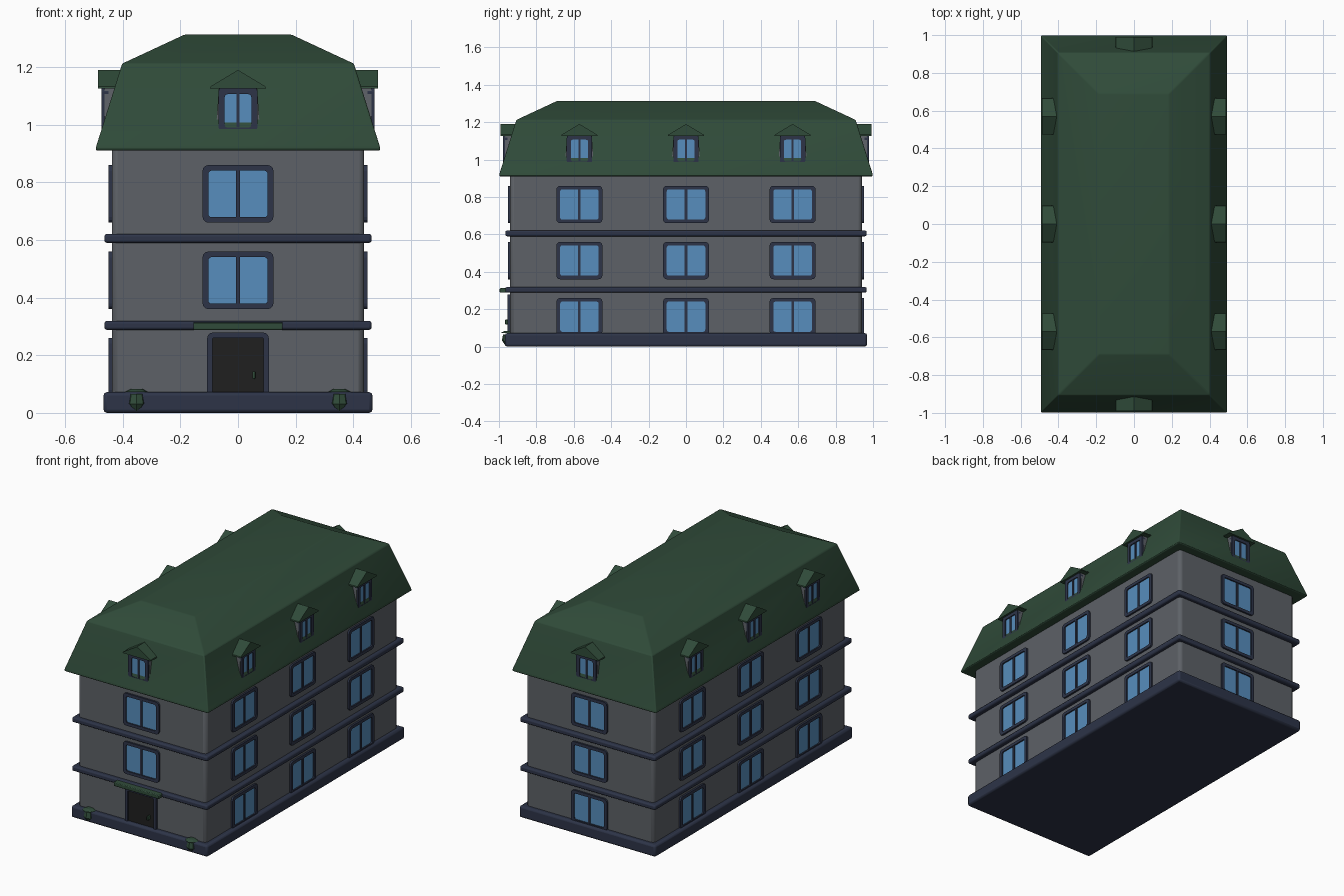
import bpy, bmesh, math
from mathutils import Matrix, Vector

if "Cube" in bpy.data.objects:
    bpy.data.objects.remove(bpy.data.objects["Cube"])


def material(name, rgb):
    m = bpy.data.materials.new(name)
    m.diffuse_color = (*rgb, 1)
    m.use_nodes = True
    m.node_tree.nodes["Principled BSDF"].inputs["Base Color"].default_value = m.diffuse_color
    return m


GREEN = material("roof green", (0.029, 0.070, 0.041))
GREY = material("wall grey", (0.110, 0.120, 0.135))
NAVY = material("trim navy", (0.026, 0.034, 0.064))
GLASS = material("window blue", (0.095, 0.270, 0.510))
DARK = material("door black", (0.014, 0.014, 0.014))


def finish(name, bm, mat, bevel=0, segments=2, matrix=None):
    if matrix:
        bm.transform(matrix)
    bmesh.ops.recalc_face_normals(bm, faces=bm.faces[:])
    me = bpy.data.meshes.new(name)
    bm.to_mesh(me)
    bm.free()
    ob = bpy.data.objects.new(name, me)
    bpy.context.collection.objects.link(ob)
    me.materials.append(mat)
    if bevel:
        b = ob.modifiers.new("bevel", 'BEVEL')
        b.width, b.segments, b.limit_method = bevel, segments, 'ANGLE'
        b.angle_limit = math.radians(15)
        bpy.ops.object.select_all(action='DESELECT')
        ob.select_set(True)
        bpy.context.view_layer.objects.active = ob
        bpy.ops.object.shade_smooth_by_angle(angle=math.radians(30))
    return ob


def loft(loops, closed=False):
    """Skin equal-length loops; cap the ends, or join last to first."""
    bm = bmesh.new()
    rings = [[bm.verts.new(p) for p in lp] for lp in loops]
    n = len(rings[0])
    pairs = list(zip(rings, rings[1:]))
    if closed:
        pairs.append((rings[-1], rings[0]))
    else:
        bm.faces.new(rings[0])
        bm.faces.new(rings[-1])
    for a, b in pairs:
        for i in range(n):
            j = (i + 1) % n
            bm.faces.new((a[i], a[j], b[j], b[i]))
    return bm


def rect_ring(hx, hy, z):
    return [(-hx, -hy, z), (hx, -hy, z), (hx, hy, z), (-hx, hy, z)]


def tiers(name, rows, mat, bevel, segments=2):
    return finish(name, loft([rect_ring(*r) for r in rows]), mat, bevel, segments)


def rounded(hw, z0, z1, r):
    pts = []
    for k, (cx, cz) in enumerate([(hw - r, z1 - r), (-hw + r, z1 - r),
                                  (-hw + r, z0 + r), (hw - r, z0 + r)]):
        for s in range(4):
            a = math.pi / 2 * (k + s / 3)
            pts.append((cx + r * math.cos(a), cz + r * math.sin(a)))
    return pts


def at(profile, d):
    """Lay a (u, z) profile at distance d outwards from the centre."""
    return [(u, -d, z) for u, z in profile]


def prism(name, profile, d0, d1, mat, m, bevel=0):
    return finish(name, loft([at(profile, d0), at(profile, d1)]), mat, bevel, matrix=m)


def bar(u0, u1, z0, z1):
    return [(u0, z0), (u1, z0), (u1, z1), (u0, z1)]


def frame(name, outer, inner, d0, d1, m):
    loops = [at(outer, d0), at(outer, d1), at(inner, d1), at(inner, d0)]
    finish(name, loft(loops, closed=True), NAVY, matrix=m)


def window(z0, d, m):
    frame("window_frame", rounded(0.123, z0, z0 + 0.2, 0.02),
          rounded(0.103, z0 + 0.019, z0 + 0.181, 0.012), d - 0.01, d + 0.011, m)
    prism("window_glass", bar(-0.108, 0.108, z0 + 0.012, z0 + 0.188),
          d - 0.005, d + 0.003, GLASS, m)
    prism("window_mullion", bar(-0.007, 0.007, z0 + 0.012, z0 + 0.188),
          d - 0.005, d + 0.009, NAVY, m)


def dormer(d, m):
    # d is the distance of the eave edge
    cheeks = [(-0.078, 0.96), (0.078, 0.96), (0.066, 1.135), (-0.066, 1.135)]
    prism("dormer_body", cheeks, d - 0.12, d - 0.026, GREY, m)
    frame("dormer_frame", rounded(0.068, 0.975, 1.132, 0.018),
          rounded(0.046, 0.99, 1.106, 0.010), d - 0.04, d - 0.016, m)
    prism("dormer_glass", bar(-0.05, 0.05, 0.98, 1.112), d - 0.04, d - 0.023, GLASS, m)
    prism("dormer_mullion", bar(-0.006, 0.006, 0.98, 1.112), d - 0.04, d - 0.018, NAVY, m)
    gable = [(-0.097, 1.126), (0.097, 1.126), (0.095, 1.133), (0, 1.19), (-0.095, 1.133)]
    prism("dormer_roof", gable, d - 0.13, d - 0.003, GREEN, m)


# Main body, plinth and floor bands
tiers("walls", [(0.438, 0.94, 0.01), (0.438, 0.94, 0.93)], GREY, 0.02, 2)
tiers("plinth", [(0.467, 0.968, 0), (0.467, 0.968, 0.072)], NAVY, 0.012)
for z in (0.288, 0.59):
    tiers("floor_band", [(0.464, 0.966, z), (0.464, 0.966, z + 0.031)], NAVY, 0.009)

# Mansard roof
tiers("mansard_roof", [(0.493, 0.998, 0.91), (0.493, 0.998, 0.922),
                       (0.402, 0.907, 1.212), (0.185, 0.69, 1.313)], GREEN, 0.022, 3)

# Windows and dormers on all four sides
for side in range(4):
    turn = Matrix.Rotation(side * math.pi / 2, 4, 'Z')
    long_side = side % 2 == 1
    wall_d, eave_d = (0.438, 0.489) if long_side else (0.94, 0.994)
    for u in ((-0.57, 0, 0.57) if long_side else (0,)):
        m = turn @ Matrix.Translation((u, 0, 0))
        for floor in range(3):
            if side == 0 and floor == 0:
                continue  # the entrance takes this place
            window(0.06 + 0.3 * floor, wall_d, m)
        dormer(eave_d, m)

# Entrance
I = Matrix.Identity(4)
frame("door_frame", rounded(0.107, 0.03, 0.279, 0.02),
      rounded(0.088, 0.045, 0.26, 0.004), 0.93, 0.955, I)
prism("door", bar(-0.09, 0.09, 0.04, 0.265), 0.93, 0.944, DARK, I)
prism("door_handle", bar(0.05, 0.06, 0.118, 0.144), 0.94, 0.967, GREEN, I, 0.003)
canopy = loft([at(bar(-0.155, 0.155, 0.288, 0.316), 0.93),
               at(bar(-0.155, 0.155, 0.288, 0.312), 0.996)])
finish("door_canopy", canopy, GREEN, 0.004)

# Small lanterns half set into the front plinth
for x in (-0.352, 0.352):
    for name, r0, r1, z0, z1 in (("lantern_base", 0.012, 0.03, 0.003, 0.03),
                                 ("lantern_body", 0.033, 0.026, 0.03, 0.066),
                                 ("lantern_cap", 0.039, 0.02, 0.073, 0.083)):
        bm = bmesh.new()
        bmesh.ops.create_cone(bm, cap_ends=True, segments=8, radius1=r0,
                              radius2=r1, depth=z1 - z0)
        finish(name, bm, GREEN, matrix=Matrix.Translation((x, -0.952, (z0 + z1) / 2)))
